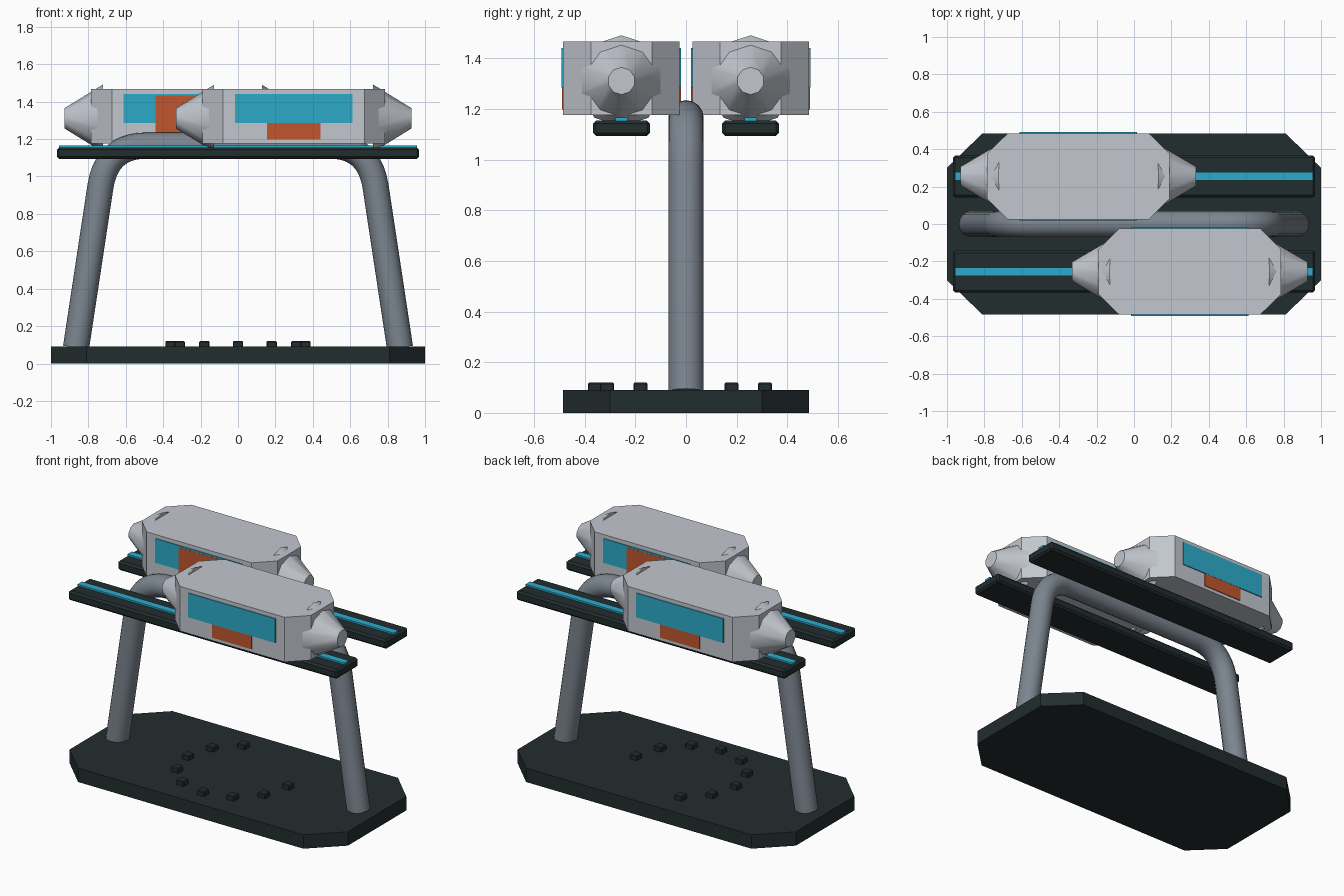
import bpy, bmesh, math
from mathutils import Vector, Matrix

if "Cube" in bpy.data.objects:
    bpy.data.objects.remove(bpy.data.objects["Cube"])


def material(name, rgb):
    m = bpy.data.materials.new(name)
    m.diffuse_color = (*rgb, 1)
    m.use_nodes = True
    m.node_tree.nodes["Principled BSDF"].inputs["Base Color"].default_value = m.diffuse_color
    return m


DARK = material("dark_green_black", (0.016, 0.026, 0.027))
STEEL = material("steel_grey", (0.20, 0.235, 0.275))
SHELL = material("pale_grey", (0.54, 0.57, 0.62))
CYAN = material("cyan", (0.027, 0.41, 0.60))
ORANGE = material("burnt_orange", (0.53, 0.093, 0.027))


def finish(bm, name, mat, smooth=None):
    bmesh.ops.recalc_face_normals(bm, faces=bm.faces)
    me = bpy.data.meshes.new(name)
    bm.to_mesh(me)
    bm.free()
    me.materials.append(mat)
    ob = bpy.data.objects.new(name, me)
    bpy.context.collection.objects.link(ob)
    if smooth:
        bpy.ops.object.select_all(action='DESELECT')
        ob.select_set(True)
        bpy.context.view_layer.objects.active = ob
        bpy.ops.object.shade_smooth_by_angle(angle=math.radians(smooth))
    return ob


def box(name, lo, hi, mat, bevel=0):
    lo, hi = Vector(lo), Vector(hi)
    bm = bmesh.new()
    m = Matrix.Translation((lo + hi) / 2) @ Matrix.Diagonal((*(hi - lo), 1))
    bmesh.ops.create_cube(bm, size=1, matrix=m)
    if bevel:
        bmesh.ops.bevel(bm, geom=bm.edges[:], offset=bevel, segments=1, affect='EDGES')
    return finish(bm, name, mat)


def octagon_prism(name, cx, cy, end, flat, side, end_half, z0, z1, mat):
    """Box with chamfered vertical corners."""
    bm = bmesh.new()
    pts = [(end, end_half), (flat, side), (-flat, side), (-end, end_half),
           (-end, -end_half), (-flat, -side), (flat, -side), (end, -end_half)]
    f = bm.faces.new([bm.verts.new((cx + x, cy + y, z0)) for x, y in pts])
    ext = bmesh.ops.extrude_face_region(bm, geom=[f])
    bmesh.ops.translate(bm, vec=(0, 0, z1 - z0),
                        verts=[v for v in ext['geom'] if isinstance(v, bmesh.types.BMVert)])
    return finish(bm, name, mat)


# Base plate and its open ring of studs
octagon_prism("base_plate", 0, 0, 1.0, 0.81, 0.485, 0.30, 0, 0.09, DARK)
for i in range(9):
    a = math.radians(120 + 30 * i)
    x, y, h = 0.36 * math.cos(a), 0.36 * math.sin(a), 0.028
    box(f"base_stud_{i + 1}", (x - h, y - h, 0.08), (x + h, y + h, 0.12), DARK, 0.005)

# Bent tube arch: one half path, mirrored
p0, p1, p2 = Vector((0.735, 0, 0.95)), Vector((0.70, 0, 1.165)), Vector((0.49, 0, 1.165))
half = [Vector((0.866, 0, 0.085))]
for i in range(11):
    t = i / 10
    half.append(p0 * (1 - t) ** 2 + p1 * 2 * t * (1 - t) + p2 * t * t)
path = half + [Vector((-p.x, 0, p.z)) for p in reversed(half)]
bm = bmesh.new()
rings, SIDES, R = [], 16, 0.07
for i, p in enumerate(path):
    d = (path[min(i + 1, len(path) - 1)] - path[max(i - 1, 0)]).normalized()
    n = Vector((0, 1, 0)).cross(d)
    rings.append([bm.verts.new(p + R * (math.cos(a) * n + math.sin(a) * Vector((0, 1, 0))))
                  for a in (2 * math.pi * k / SIDES for k in range(SIDES))])
for r, s in zip(rings, rings[1:]):
    for k in range(SIDES):
        j = (k + 1) % SIDES
        bm.faces.new((r[k], r[j], s[j], s[k]))
bm.faces.new(rings[0])
bm.faces.new(rings[-1])
finish(bm, "tube_arch", STEEL, 40)


def nose(name, cx, cy, s):
    """Ten-sided tapered nose whose wide end is buried in the pod."""
    bm = bmesh.new()
    loops = []
    for x, r in ((0.425, 0.18), (0.63, 0.054)):
        loops.append([bm.verts.new((cx + s * x, cy + r * math.sin(a), 1.311 + r * math.cos(a)))
                      for a in (math.pi * k / 5 for k in range(10))])
    for k in range(10):
        j = (k + 1) % 10
        bm.faces.new((loops[0][k], loops[0][j], loops[1][j], loops[1][k]))
    for loop in loops:
        bm.faces.new(loop)
    finish(bm, name, SHELL, 40)


# Two rails, each carrying one pod
for label, s in (("front", 1), ("back", -1)):
    cx, cy = 0.298 * s, -0.255 * s
    box(f"{label}_rail", (-0.968, cy - 0.112, 1.094), (0.968, cy + 0.112, 1.155), DARK, 0.012)
    box(f"{label}_rail_strip", (-0.958, cy - 0.023, 1.15), (0.958, cy + 0.023, 1.166), CYAN)
    octagon_prism(f"{label}_pod_body", cx, cy, 0.488, 0.377, 0.23, 0.12, 1.177, 1.467, SHELL)
    nose(f"{label}_pod_right_nose", cx, cy, 1)
    nose(f"{label}_pod_left_nose", cx, cy, -1)
    # Window band and door plates on both sides of the pod
    for side_name, d in (("near", -1), ("far", 1)):
        outer = d == -s
        for part, hw, z0, z1, mat, t in (
                ("window", 0.313, 1.285, 1.442, CYAN, 0.006 if outer else 0.005),
                ("door", 0.142, 1.198, 1.432, ORANGE, 0.005 if outer else 0.006)):
            ya, yb = sorted((cy + d * 0.229, cy + d * (0.23 + t)))
            box(f"{label}_pod_{side_name}_{part}", (cx - hw, ya, z0), (cx + hw, yb, z1), mat)
